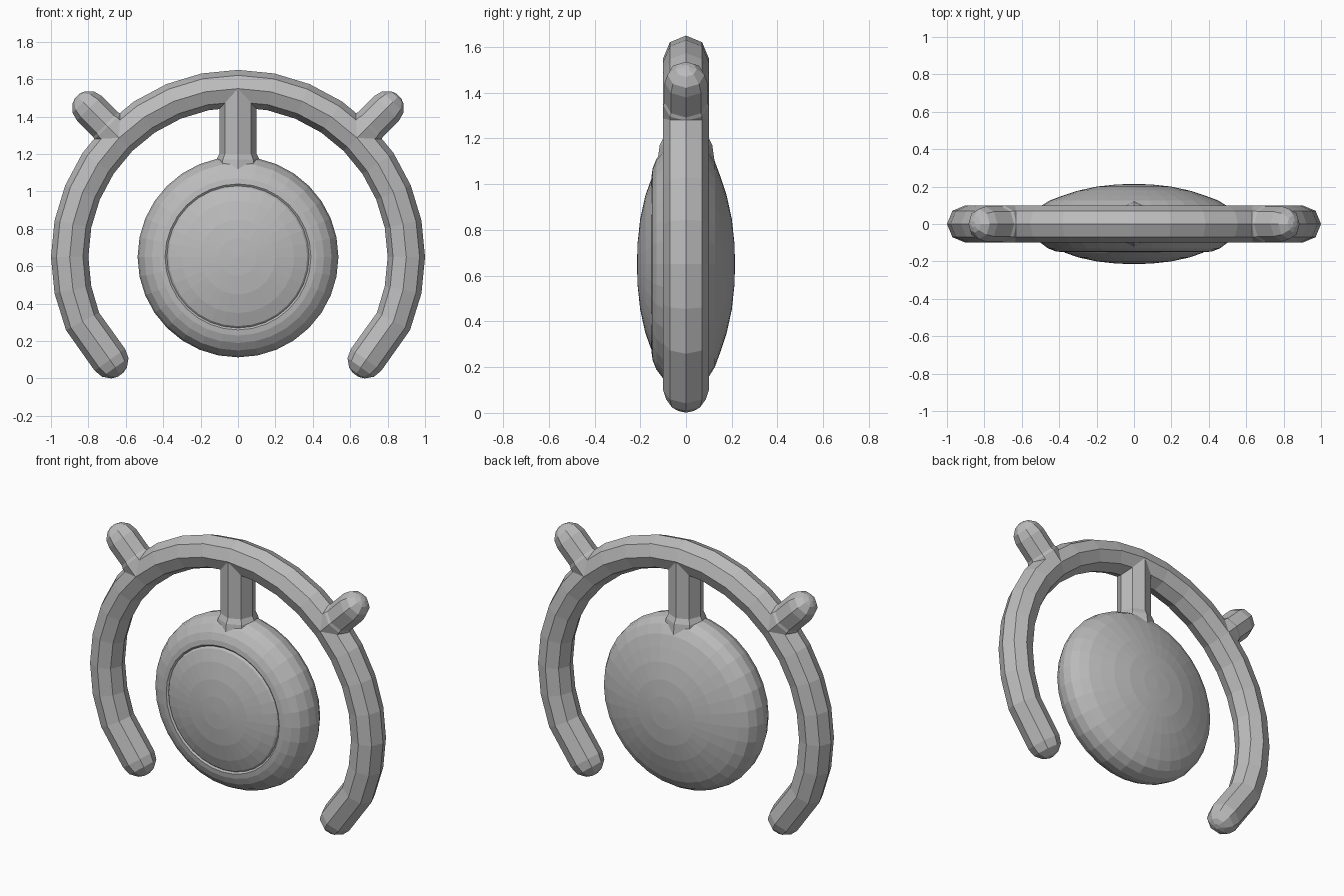
import bpy, bmesh, math
from mathutils import Vector, Matrix

if "Cube" in bpy.data.objects:
    bpy.data.objects.remove(bpy.data.objects["Cube"])

CENTER = Vector((0, 0, 0.65))
TUBE = 0.1

grey = bpy.data.materials.new("plain_grey")
grey.use_nodes = True
colour = (0.5, 0.5, 0.5, 1)
grey.diffuse_color = colour
grey.node_tree.nodes["Principled BSDF"].inputs["Base Color"].default_value = colour


def finish(name, bm):
    bmesh.ops.recalc_face_normals(bm, faces=bm.faces)
    mesh = bpy.data.meshes.new(name)
    bm.to_mesh(mesh)
    bm.free()
    mesh.materials.append(grey)
    obj = bpy.data.objects.new(name, mesh)
    bpy.context.collection.objects.link(obj)
    return obj


def on_circle(radius, degrees):
    a = math.radians(degrees)
    return CENTER + Vector((radius * math.cos(a), 0, radius * math.sin(a)))


def tube(name, path, radii, round_start=False, round_end=False):
    """Octagonal tube along a path in the XZ plane, with optional round ends."""
    stations = []
    last = len(path) - 1
    for i, p in enumerate(path):
        tangent = (path[min(i + 1, last)] - path[max(i - 1, 0)]).normalized()
        stations.append((p, tangent, radii[i]))

    def cap(station, sign):
        p, t, r = station
        return [(p + t * sign * r * math.sin(a), t, r * math.cos(a))
                for a in map(math.radians, (30, 60, 80))]

    head = cap(stations[0], -1)[::-1] if round_start else []
    tail = cap(stations[-1], 1) if round_end else []
    bm = bmesh.new()
    rings = []
    for p, t, r in head + stations + tail:
        side = Vector((t.z, 0, -t.x))
        rings.append([bm.verts.new(p + r * (side * math.cos(k * math.pi / 4)
                      + Vector((0, 1, 0)) * math.sin(k * math.pi / 4)))
                      for k in range(8)])
    for a, b in zip(rings, rings[1:]):
        for k in range(8):
            bm.faces.new((a[k], a[(k + 1) % 8], b[(k + 1) % 8], b[k]))
    bm.faces.new(rings[0])
    bm.faces.new(rings[-1])
    return finish(name, bm)


# Open ring with rounded feet that turn slightly inward
foot = Vector((0.685, 0, 0.1))
arc = [on_circle(0.9, k * 11.25) for k in range(-2, 19)]
path = [foot] + arc + [Vector((-foot.x, 0, foot.z))]
tube("outer_ring", path, [TUBE] * len(path), True, True)

# Pair of rounded pegs on the shoulders of the ring
for name, angle in (("left_peg", 45), ("right_peg", 135)):
    tube(name, [on_circle(r, angle) for r in (0.9, 0.985, 1.0, 1.125)],
         [0.1, 0.1, 0.093, 0.093], round_end=True)

# Hanger between the ring and the disc, flared at its foot
tube("hanger", [Vector((0, 0, z)) for z in (1.1, 1.17, 1.2, 1.54)],
     [0.125, 0.115, 0.1, 0.1])

# Lens-shaped disc: radius and depth, back to front, with a grooved front rim
profile = [(0, 0.215), (0.1, 0.211), (0.2, 0.2), (0.3, 0.178), (0.38, 0.152),
           (0.45, 0.126), (0.5, 0.095), (0.527, 0.05), (0.537, 0),
           (0.527, -0.05), (0.5, -0.1), (0.46, -0.13), (0.42, -0.146),
           (0.39, -0.15), (0.38, -0.142), (0.37, -0.153), (0.3, -0.178),
           (0.2, -0.2), (0.1, -0.211), (0, -0.215)]
bm = bmesh.new()
verts = [bm.verts.new(CENTER + Vector((r, y, 0))) for r, y in profile]
edges = [bm.edges.new(pair) for pair in zip(verts, verts[1:])]
bmesh.ops.spin(bm, geom=verts + edges, cent=CENTER, axis=(0, 1, 0),
               angle=math.tau, steps=32)
bmesh.ops.remove_doubles(bm, verts=bm.verts, dist=0.0005)
finish("disc", bm)
